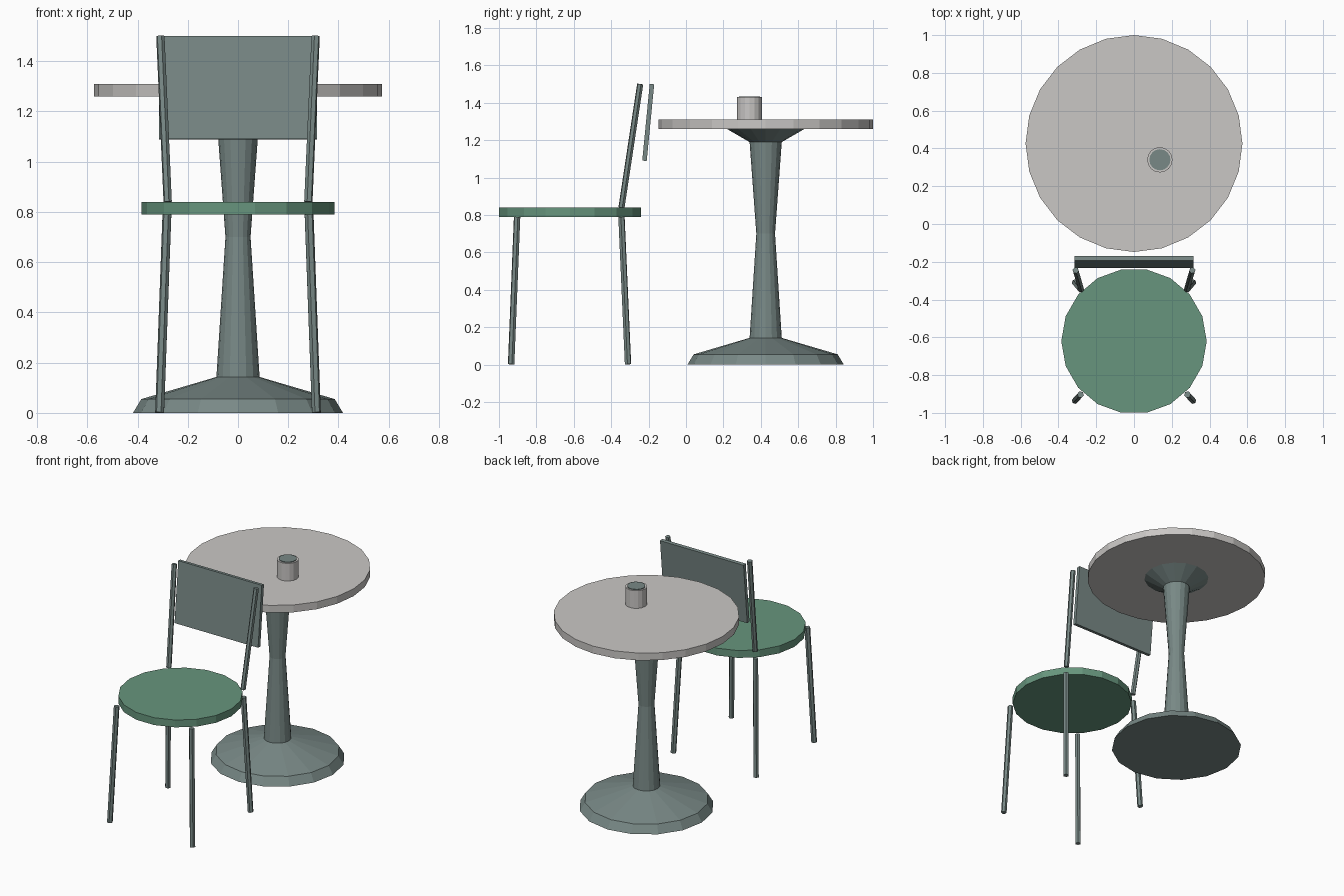
import bpy
import bmesh
import math
from mathutils import Vector, Matrix

cube = bpy.data.objects.get("Cube")
if cube:
    bpy.data.objects.remove(cube, do_unlink=True)


def material(name, rgb):
    mat = bpy.data.materials.new(name)
    mat.use_nodes = True
    mat.diffuse_color = (*rgb, 1)
    mat.node_tree.nodes["Principled BSDF"].inputs["Base Color"].default_value = (*rgb, 1)
    return mat


METAL = material("grey green metal", (0.19, 0.25, 0.24))
STONE = material("pale stone", (0.59, 0.575, 0.56))
GREEN = material("green seat", (0.135, 0.30, 0.205))


def add_object(name, bm, mat):
    bmesh.ops.recalc_face_normals(bm, faces=bm.faces)
    mesh = bpy.data.meshes.new(name)
    bm.to_mesh(mesh)
    bm.free()
    mesh.materials.append(mat)
    obj = bpy.data.objects.new(name, mesh)
    bpy.context.collection.objects.link(obj)
    return obj


def lathe(name, profile, sides, x, y, mat):
    """Closed solid of revolution from (radius, z) pairs."""
    bm = bmesh.new()
    rings = []
    for radius, z in profile:
        angles = [math.tau * i / sides for i in range(sides)]
        rings.append([bm.verts.new((x + radius * math.cos(a), y + radius * math.sin(a), z))
                      for a in angles])
    for low, high in zip(rings, rings[1:]):
        for i in range(sides):
            j = (i + 1) % sides
            bm.faces.new((low[i], low[j], high[j], high[i]))
    bm.faces.new(rings[0][::-1])
    bm.faces.new(rings[-1])
    return add_object(name, bm, mat)


def rod(name, start, end, radius, mat):
    """Hexagonal rod between two points."""
    start, end = Vector(start), Vector(end)
    axis = end - start
    turn = axis.to_track_quat("Z", "Y").to_matrix().to_4x4()
    bm = bmesh.new()
    bmesh.ops.create_cone(bm, cap_ends=True, segments=6, radius1=radius, radius2=radius,
                          depth=axis.length,
                          matrix=Matrix.Translation((start + end) / 2) @ turn)
    return add_object(name, bm, mat)


# Pedestal table
TABLE_Y = 0.426
pedestal = [(0.418, 0), (0.385, 0.055), (0.086, 0.143), (0.05, 0.7), (0.086, 1.19), (0.207, 1.26)]
lathe("table_pedestal", pedestal, 16, 0, TABLE_Y, METAL)
lathe("table_top", [(0.574, 1.26), (0.574, 1.31)], 24, 0, TABLE_Y, STONE)

# Cup with its drink
lathe("cup", [(0.067, 1.31), (0.067, 1.43)], 16, 0.137, 0.34, STONE)
lathe("drink", [(0.056, 1.43), (0.056, 1.435)], 16, 0.137, 0.34, METAL)

# Chair seat
lathe("seat", [(0.385, 0.79), (0.385, 0.84)], 18, 0, -0.62, GREEN)

# Chair legs and back posts, mirrored left and right
for side, s in (("left", 1), ("right", -1)):
    rod("front_leg_" + side, (s * 0.312, -0.935, 0.002), (s * 0.283, -0.903, 0.79), 0.018, METAL)
    rod("rear_leg_" + side, (s * 0.312, -0.31, 0.002), (s * 0.283, -0.345, 0.79), 0.018, METAL)
    rod("back_post_" + side, (s * 0.28, -0.345, 0.84), (s * 0.309, -0.245, 1.5), 0.017, METAL)

# Leaning back panel
bottom, top = Vector((0, -0.222, 1.09)), Vector((0, -0.182, 1.5))
lean = math.atan2(bottom.y - top.y, top.z - bottom.z)
bm = bmesh.new()
bmesh.ops.create_cube(bm, size=1, matrix=Matrix.Translation((bottom + top) / 2)
                      @ Matrix.Rotation(lean, 4, "X")
                      @ Matrix.Diagonal((0.63, 0.024, (top - bottom).length, 1)))
add_object("back_panel", bm, METAL)
